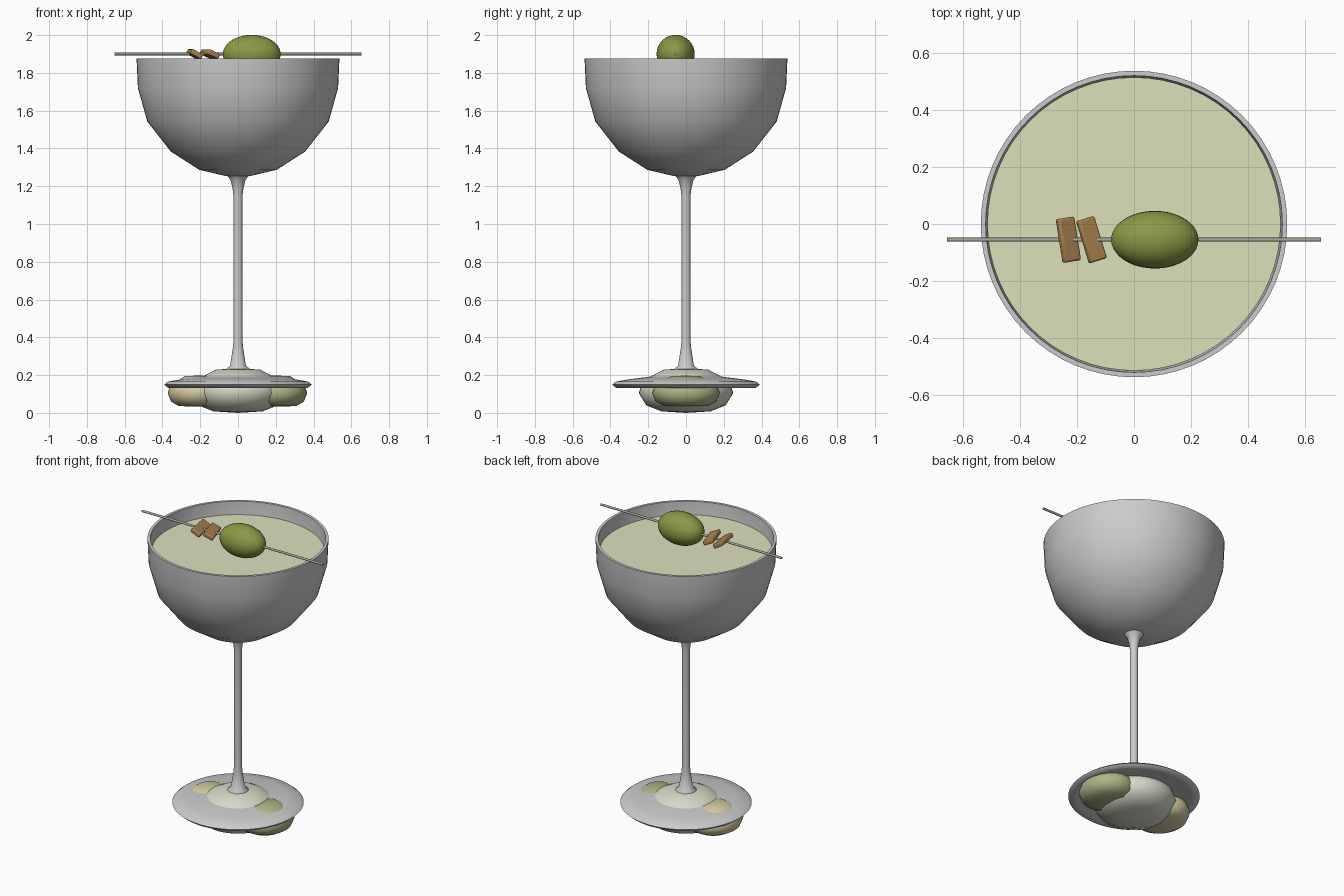
import bpy, bmesh, math
from mathutils import Vector

if "Cube" in bpy.data.objects:
    bpy.data.objects.remove(bpy.data.objects["Cube"])

def finish(ob, color=None, angle=60):
    if color:
        m = bpy.data.materials.new(ob.name + "_colour")
        m.diffuse_color = (*color, 1)
        m.use_nodes = True
        m.node_tree.nodes["Principled BSDF"].inputs["Base Color"].default_value = m.diffuse_color
        ob.data.materials.append(m)
    bpy.ops.object.select_all(action='DESELECT')
    ob.select_set(True)
    bpy.context.view_layer.objects.active = ob
    bpy.ops.object.shade_smooth_by_angle(angle=math.radians(angle))
    return ob

def lathe(name, profile, color=None, loc=(0, 0, 0), scale=(1, 1), steps=64, angle=60):
    """Spin (radius, z) points around z; the ends close on the axis."""
    bm = bmesh.new()
    vs = [bm.verts.new((r, 0, z)) for r, z in profile]
    es = [bm.edges.new(p) for p in zip(vs, vs[1:])]
    bmesh.ops.spin(bm, geom=vs + es, cent=(0, 0, 0), axis=(0, 0, 1),
                   angle=2 * math.pi, steps=steps, use_merge=True)
    bmesh.ops.remove_doubles(bm, verts=bm.verts, dist=1e-5)
    bmesh.ops.recalc_face_normals(bm, faces=bm.faces)
    for v in bm.verts:
        v.co = Vector((v.co.x * scale[0], v.co.y * scale[1], v.co.z)) + Vector(loc)
    me = bpy.data.meshes.new(name)
    bm.to_mesh(me)
    bm.free()
    ob = bpy.data.objects.new(name, me)
    bpy.context.collection.objects.link(ob)
    return finish(ob, color, angle)

# Bowl with a thin wall
lathe("bowl", [(0, 1.25), (0.07, 1.255), (0.205, 1.287), (0.355, 1.383), (0.48, 1.542),
               (0.53, 1.72), (0.537, 1.875), (0.52, 1.875), (0.513, 1.72), (0.463, 1.55),
               (0.343, 1.397), (0.195, 1.303), (0, 1.27)])

# Drink filling the bowl
lathe("drink", [(0, 1.272), (0.193, 1.306), (0.34, 1.40), (0.46, 1.553), (0.511, 1.72),
                (0.514, 1.79), (0, 1.79)], (0.72, 0.75, 0.50))

# Stem flaring at both ends
lathe("stem", [(0, 1.262), (0.058, 1.255), (0.04, 1.235), (0.029, 1.19), (0.024, 1.15),
               (0.024, 0.38), (0.028, 0.34), (0.042, 0.25), (0.07, 0.225), (0.07, 0.19),
               (0, 0.19)], steps=32)

# Foot disc, slightly hollow below
lathe("foot", [(0, 0.205), (0.15, 0.197), (0.30, 0.178), (0.37, 0.166), (0.39, 0.15),
               (0.37, 0.132), (0.34, 0.138), (0.20, 0.158), (0, 0.165)])

# Stones poking through the foot
lathe("middle_stone", [(0, 0), (0.13, 0.008), (0.21, 0.04), (0.25, 0.105), (0.235, 0.155),
                       (0.18, 0.196), (0.115, 0.23), (0, 0.234)],
      (0.68, 0.70, 0.58), steps=40)
side = [(0, 0.033), (0.115, 0.036), (0.16, 0.06), (0.18, 0.105), (0.165, 0.145),
        (0.08, 0.194), (0, 0.198)]
for name, x, col in (("green_stone", 0.205, (0.42, 0.46, 0.24)),
                     ("cream_stone", -0.21, (0.66, 0.60, 0.36))):
    lathe(name, side, col, (x, 0, 0), (0.9, 1), 40)

# Garnish: pick, olive and two slanted bark pieces
Y, Z = -0.055, 1.9
bpy.ops.mesh.primitive_cylinder_add(vertices=16, radius=0.007, depth=1.31,
                                    location=(0, Y, Z), rotation=(0, math.pi / 2, 0))
pick = bpy.context.object
pick.name = "pick"
finish(pick, (0.40, 0.40, 0.33), 40)

bpy.ops.mesh.primitive_uv_sphere_add(segments=32, ring_count=20, radius=1,
                                     location=(0.073, Y, Z), rotation=(0, math.pi / 2, 0))
olive = bpy.context.object
olive.name = "olive"
olive.scale = (0.101, 0.101, 0.153)
finish(olive, (0.25, 0.32, 0.06))

for i, (x, turn, tilt) in enumerate(((-0.23, 9, 30), (-0.149, 17, 24))):
    bpy.ops.mesh.primitive_cube_add(size=1, location=(x, Y, Z),
                                    rotation=(0, math.radians(tilt), math.radians(turn)))
    bark = bpy.context.object
    bark.name = f"bark_piece_{i + 1}"
    bark.scale = (0.066, 0.155, 0.028)
    bpy.ops.object.transform_apply(location=False, rotation=False, scale=True)
    b = bark.modifiers.new("bevel", 'BEVEL')
    b.width, b.segments = 0.007, 2
    finish(bark, (0.40, 0.22, 0.08), 40)
